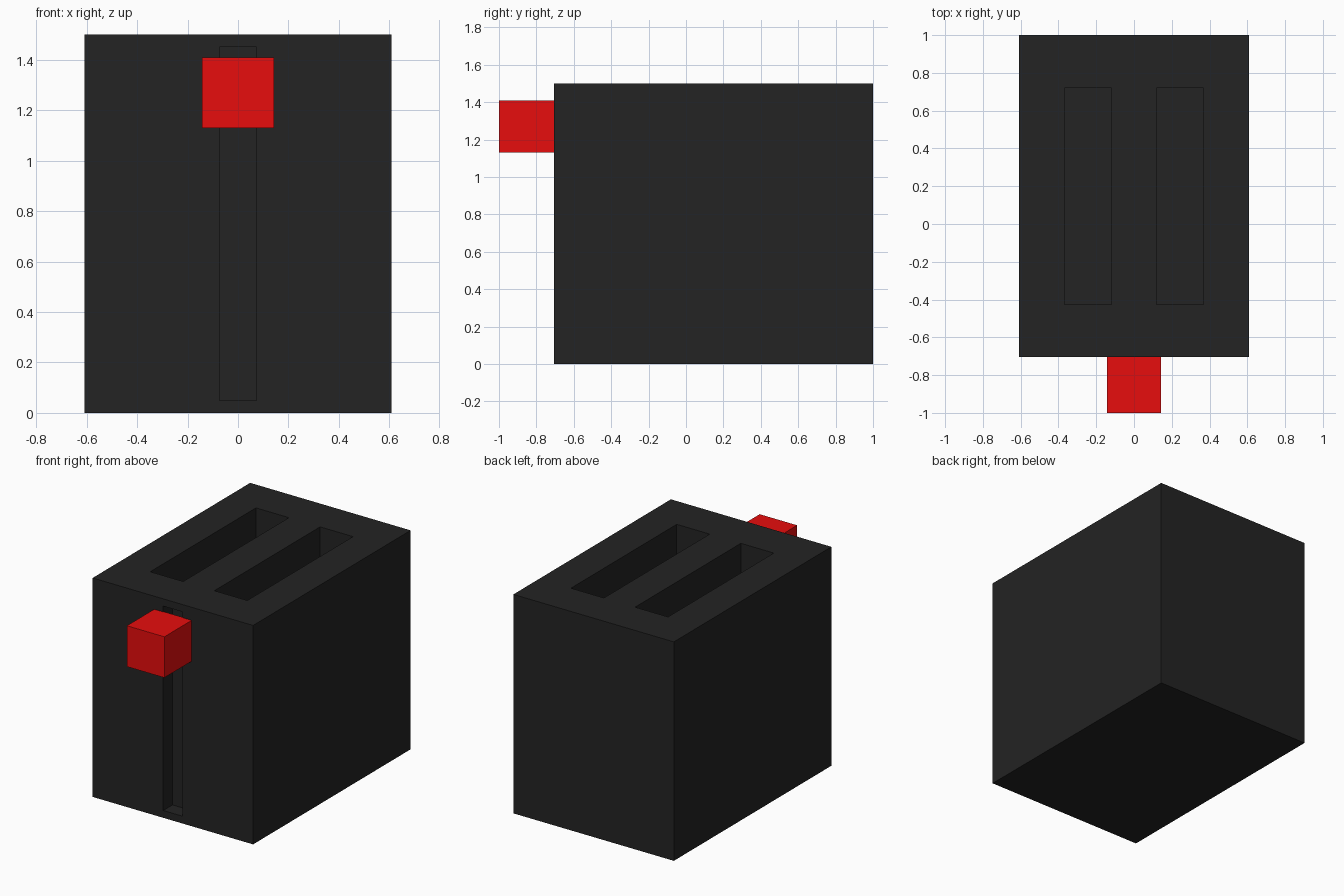
import bpy
from mathutils import Vector

if "Cube" in bpy.data.objects:
    bpy.data.objects.remove(bpy.data.objects["Cube"])


def material(name, color):
    m = bpy.data.materials.new(name)
    m.diffuse_color = (*color, 1)
    m.use_nodes = True
    m.node_tree.nodes["Principled BSDF"].inputs["Base Color"].default_value = m.diffuse_color
    return m


def box(name, lo, hi, mat=None):
    lo, hi = Vector(lo), Vector(hi)
    bpy.ops.mesh.primitive_cube_add(size=1, location=(lo + hi) / 2)
    ob = bpy.context.object
    ob.name = name
    ob.scale = hi - lo
    bpy.ops.object.transform_apply(location=False, rotation=False, scale=True)
    if mat:
        ob.data.materials.append(mat)
    return ob


def carve(target, cutter):
    mod = target.modifiers.new(cutter.name, 'BOOLEAN')
    mod.operation = 'DIFFERENCE'
    mod.solver = 'EXACT'
    mod.object = cutter
    bpy.context.view_layer.objects.active = target
    bpy.ops.object.modifier_apply(modifier=mod.name)
    bpy.data.objects.remove(cutter, do_unlink=True)


black = material("black_shell", (0.017, 0.017, 0.017))
red = material("red_lever", (0.8, 0.004, 0.004))

# Toaster housing
body = box("body", (-0.608, -0.705, 0), (0.608, 1, 1.5), black)

# Two bread slots in the top
for side in (-1, 1):
    x = side * 0.243
    carve(body, box("bread_slot_cutter", (x - 0.125, -0.425, 0.4),
                    (x + 0.125, 0.72, 1.6), black))

# Shallow lever track in the front
carve(body, box("lever_track_cutter", (-0.073, -0.8, 0.05),
                (0.073, -0.605, 1.45), black))

# Push-down lever
box("lever", (-0.142, -1, 1.13), (0.142, -0.7, 1.41), red)
